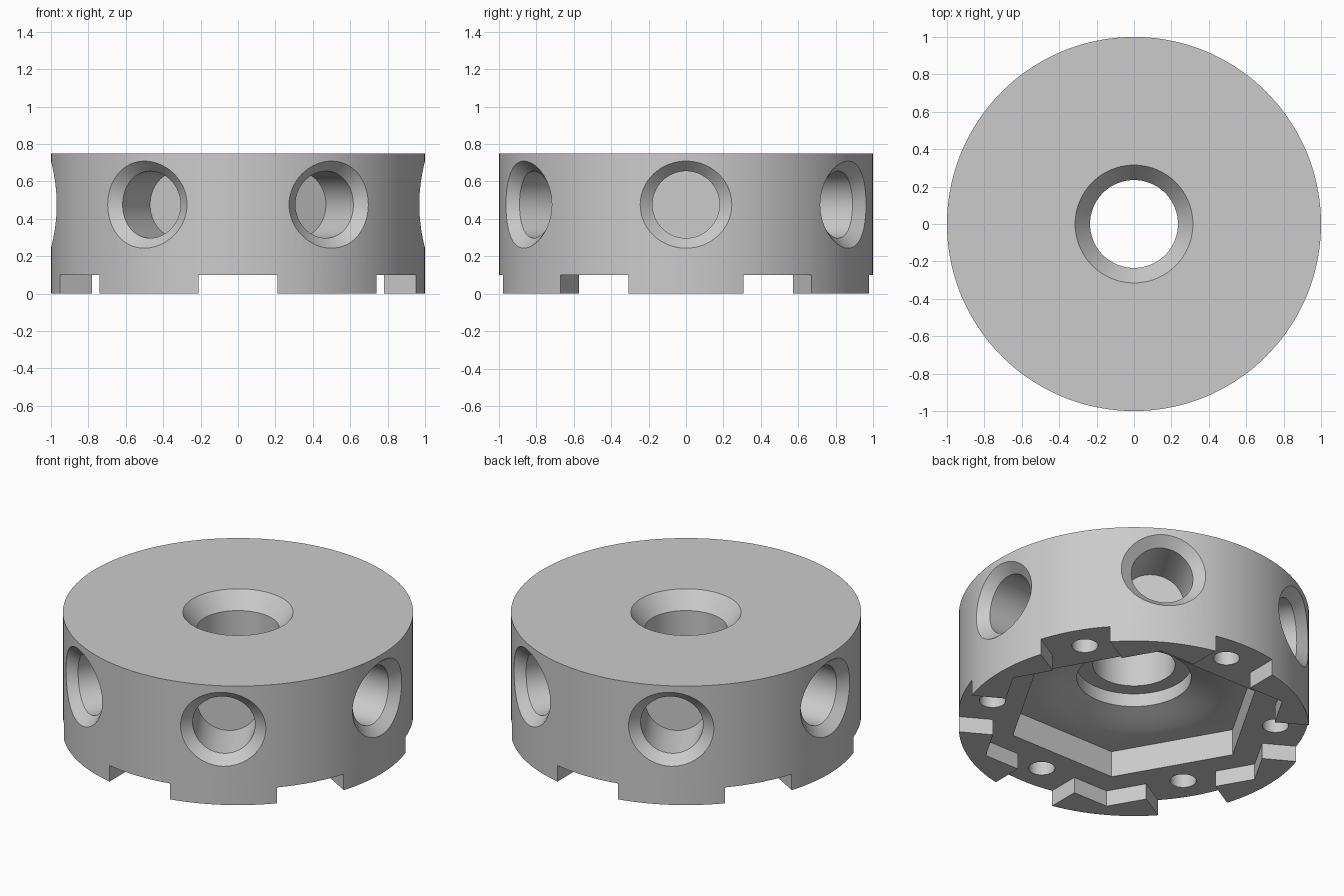
import bpy, bmesh, math
from mathutils import Matrix

if "Cube" in bpy.data.objects:
    bpy.data.objects.remove(bpy.data.objects["Cube"], do_unlink=True)

TOP = 0.75
SEG = 144

steel = bpy.data.materials.new("light_grey_metal")
steel.use_nodes = True
GREY = (0.6, 0.6, 0.6, 1)
steel.diffuse_color = GREY
steel.node_tree.nodes["Principled BSDF"].inputs["Base Color"].default_value = GREY


def make(name, bm):
    bmesh.ops.recalc_face_normals(bm, faces=bm.faces)
    mesh = bpy.data.meshes.new(name)
    bm.to_mesh(mesh)
    bm.free()
    mesh.materials.append(steel)
    ob = bpy.data.objects.new(name, mesh)
    bpy.context.collection.objects.link(ob)
    return ob


def loft(name, rings):
    """Skin a list of equal-length closed rings and cap both ends."""
    bm = bmesh.new()
    loops = [[bm.verts.new(p) for p in ring] for ring in rings]
    n = len(loops[0])
    for a, b in zip(loops, loops[1:]):
        for i in range(n):
            j = (i + 1) % n
            bm.faces.new((a[i], a[j], b[j], b[i]))
    bm.faces.new(loops[0])
    bm.faces.new(loops[-1])
    return make(name, bm)


def lathe(name, profile, seg=SEG, centre=(0, 0)):
    turn = [math.tau * i / seg for i in range(seg)]
    return loft(name, [[(centre[0] + r * math.cos(t), centre[1] + r * math.sin(t), z)
                        for t in turn] for r, z in profile])


def prism(name, outline, z0, z1):
    return loft(name, [[(x, y, z) for x, y in outline] for z in (z0, z1)])


def polar(r, t):
    return r * math.cos(t), r * math.sin(t)


def cut(target, cutter):
    cutter.hide_render = True
    mod = target.modifiers.new("cut", "BOOLEAN")
    mod.operation, mod.solver, mod.object = "DIFFERENCE", "EXACT", cutter
    bpy.context.view_layer.update()
    deps = bpy.context.evaluated_depsgraph_get()
    result = bpy.data.meshes.new_from_object(target.evaluated_get(deps))
    target.modifiers.clear()
    target.data = result
    bpy.data.objects.remove(cutter, do_unlink=True)


# Solid round body
body = lathe("hub_body", [(1, 0), (1, TOP)])

# Shallow hexagonal recess opening into six radial slots, leaving six feet
outline = []
for k in range(6):
    a = math.radians(30 + 60 * k)
    for along, side in ((0.78, -0.21), (1.2, -0.21), (1.2, 0.21), (0.78, 0.21)):
        outline.append((along * math.cos(a) - side * math.sin(a),
                        along * math.sin(a) + side * math.cos(a)))
    outline.append(polar(0.9, a + math.pi / 6))
cut(body, prism("slot_cutter", outline, -0.1, 0.1))

# Deep hexagonal pocket
hexagon = [polar(0.735, math.radians(60 * k)) for k in range(6)]
cut(body, prism("pocket_cutter", hexagon, -0.1, 0.265))

# Sloped pocket floor, counterbore, through bore and top countersink
cut(body, lathe("bore_cutter", [
    (0.6, 0.2), (0.58, 0.263), (0.5, 0.278), (0.42, 0.301), (0.327, 0.334),
    (0.327, 0.417), (0.235, 0.417), (0.235, 0.65), (0.315, TOP), (0.355, TOP + 0.05)]))


def radial_hole(angle):
    """Blind side hole whose bevel follows the curved wall."""
    rings = [[], [], []]
    for i in range(64):
        t = math.tau * i / 64
        c, s = math.cos(t), math.sin(t)
        yo, zo, yi, zi = 0.245 * c, 0.233 * s, 0.179 * c, 0.179 * s
        xo = math.sqrt(1 - yo * yo)
        xi = math.sqrt(1 - yi * yi) - 0.06
        rings[0].append((2 * xo - xi, 2 * yo - yi, 2 * zo - zi))
        rings[1].append((xi, yi, zi))
        rings[2].append((0.63, yi, zi))
    ob = loft("side_hole_cutter", rings)
    ob.data.transform(Matrix.Rotation(angle, 4, "Z") @ Matrix.Translation((0, 0, 0.476)))
    return ob


# Six side holes above the feet, six small screw holes in the slots
for k in range(6):
    a = math.radians(60 * k)
    cut(body, radial_hole(a))
    cut(body, lathe("screw_hole_cutter", [(0.075, 0.05), (0.075, 0.4)], 32,
                    polar(0.82, a + math.pi / 6)))

# Smooth round walls, crisp machined edges
bpy.ops.object.select_all(action="DESELECT")
body.select_set(True)
bpy.context.view_layer.objects.active = body
bpy.ops.object.shade_smooth_by_angle(angle=math.radians(25))
